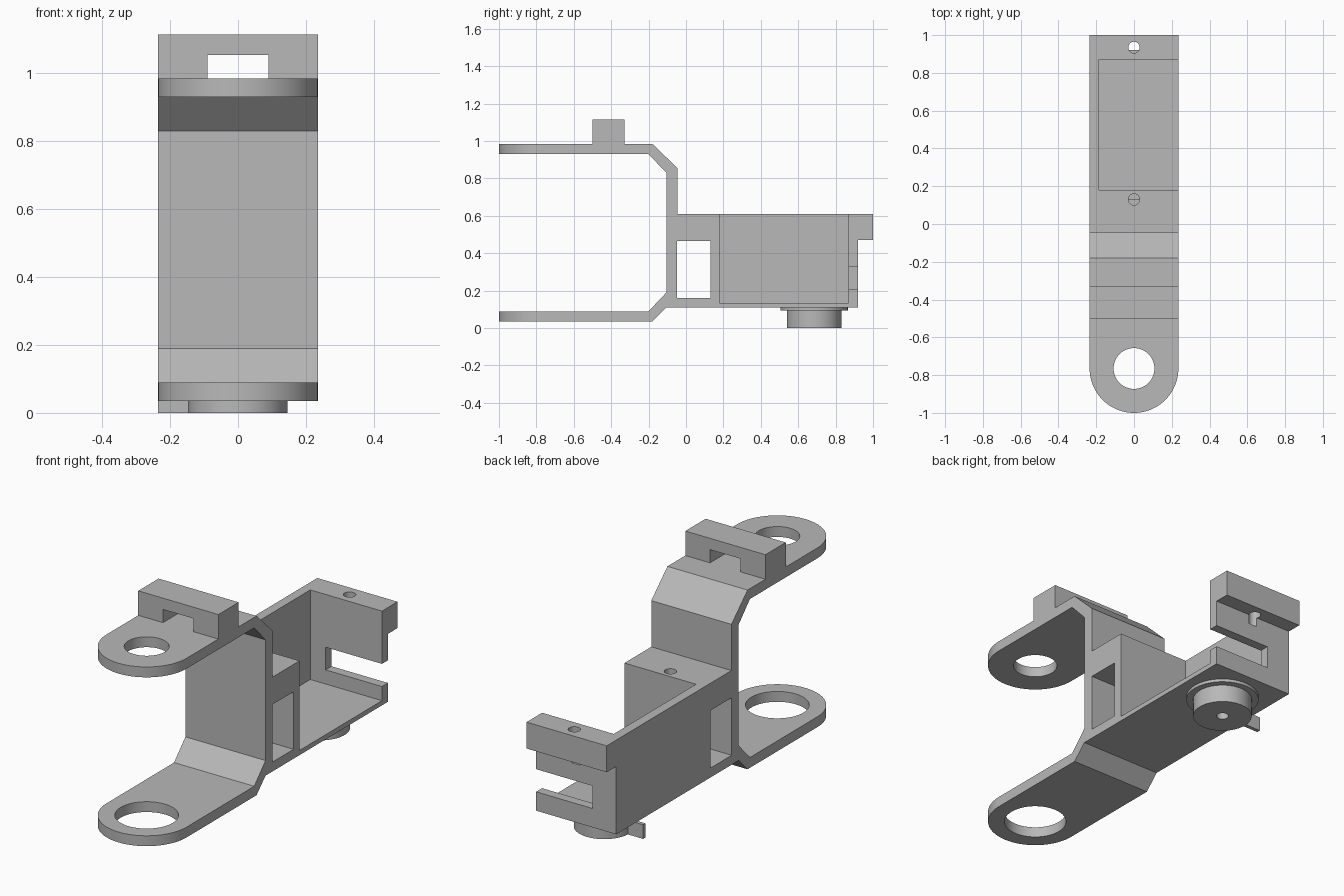
import bpy, bmesh, math
from mathutils import Vector

cube = bpy.data.objects.get("Cube")
if cube:
    bpy.data.objects.remove(cube, do_unlink=True)

grey = bpy.data.materials.new("plain grey plastic")
grey.use_nodes = True
colour = (0.48, 0.48, 0.48, 1)
grey.diffuse_color = colour
grey.node_tree.nodes["Principled BSDF"].inputs["Base Color"].default_value = colour

W = 0.235          # half width of the whole bracket
ARM_Y = -0.765     # centre of the pivot holes


def prism(name, points, axis, lo, hi):
    """Extrude a 2D outline: axis 'x' takes (y, z), 'y' takes (x, z), 'z' takes (x, y)."""
    place = {"x": lambda a, b, d: (d, a, b),
             "y": lambda a, b, d: (a, d, b),
             "z": lambda a, b, d: (a, b, d)}[axis]
    bm = bmesh.new()
    face = bm.faces.new([bm.verts.new(place(a, b, lo)) for a, b in points])
    new = bmesh.ops.extrude_face_region(bm, geom=[face])["geom"]
    shift = Vector(place(0, 0, hi - lo))
    bmesh.ops.translate(bm, vec=shift, verts=[v for v in new if isinstance(v, bmesh.types.BMVert)])
    bmesh.ops.recalc_face_normals(bm, faces=bm.faces)
    mesh = bpy.data.meshes.new(name)
    bm.to_mesh(mesh)
    bm.free()
    mesh.materials.append(grey)
    obj = bpy.data.objects.new(name, mesh)
    bpy.context.collection.objects.link(obj)
    return obj


def box(name, x, y, z):
    return prism(name, [(x[0], y[0]), (x[1], y[0]), (x[1], y[1]), (x[0], y[1])], "z", *z)


def arc(y, r, start=0, sweep=360, n=64):
    return [(r * math.cos(math.radians(start + sweep * i / n)),
             y + r * math.sin(math.radians(start + sweep * i / n))) for i in range(n)]


def disc(name, y, r, z, n=64):
    return prism(name, arc(y, r, n=n), "z", *z)


def activate(obj):
    bpy.ops.object.select_all(action="DESELECT")
    obj.select_set(True)
    bpy.context.view_layer.objects.active = obj


def cut(obj, *cutters):
    activate(obj)
    for cutter in cutters:
        mod = obj.modifiers.new("cut", "BOOLEAN")
        mod.operation, mod.solver, mod.object = "DIFFERENCE", "EXACT", cutter
        bpy.ops.object.modifier_apply(modifier=mod.name)
        bpy.data.objects.remove(cutter, do_unlink=True)


def smooth(obj):
    activate(obj)
    bpy.ops.object.shade_smooth_by_angle(angle=math.radians(30))


# Forked arms, upright wall, housing and rear lip in one side profile
body = prism("bracket_body", [
    (-1.02, .035), (-.18, .035), (-.105, .11), (.92, .11), (.92, .47), (1, .47),
    (1, .61), (-.045, .61), (-.045, .855), (-.18, .985), (-1.02, .985), (-1.02, .93),
    (-.2, .93), (-.105, .83), (-.105, .19), (-.2, .09), (-1.02, .09)], "x", -W, W)

# Rounded arm ends
end_outline = [(-.3, ARM_Y)] + arc(ARM_Y, W, 180, 180) + [(W, ARM_Y), (.3, ARM_Y), (.3, -1.1), (-.3, -1.1)]
cut(body,
    prism("end_cutter", end_outline, "z", -.1, 1.1),
    # Pivot holes
    disc("lower_pivot_cutter", ARM_Y, .153, (0, .2)),
    disc("upper_pivot_cutter", ARM_Y, .108, (.8, 1.1)),
    # Side-open pocket, cable window and rear slot
    box("pocket_cutter", (-.185, .4), (.18, .87), (.135, .8)),
    box("window_cutter", (-.4, .4), (-.047, .13), (.16, .465)),
    box("slot_cutter", (-.095, .4), (.8, 1.1), (.21, .33)),
    # Screw holes
    disc("front_screw_cutter", .13, .03, (.42, .7), 32),
    disc("rear_screw_cutter", .935, .03, (.42, .7), 32))
smooth(body)

# Bridge on the upper arm with a strap opening
strap_bridge = prism("strap_bridge", [
    (-W, .985), (-.09, .985), (-.09, 1.055), (.09, 1.055), (.09, .985),
    (W, .985), (W, 1.115), (-W, 1.115)], "y", -.5, -.33)

# Round boss with its flange and a stop fin below the housing
boss = disc("pivot_boss", .685, .146, (0, .11))
cut(boss, disc("boss_screw_cutter", .685, .03, (-.1, .08), 32))
smooth(boss)
flange = disc("boss_flange", .685, .18, (.094, .11))
smooth(flange)
box("stop_fin", (-W, -.14), (.675, .695), (0, .075))
